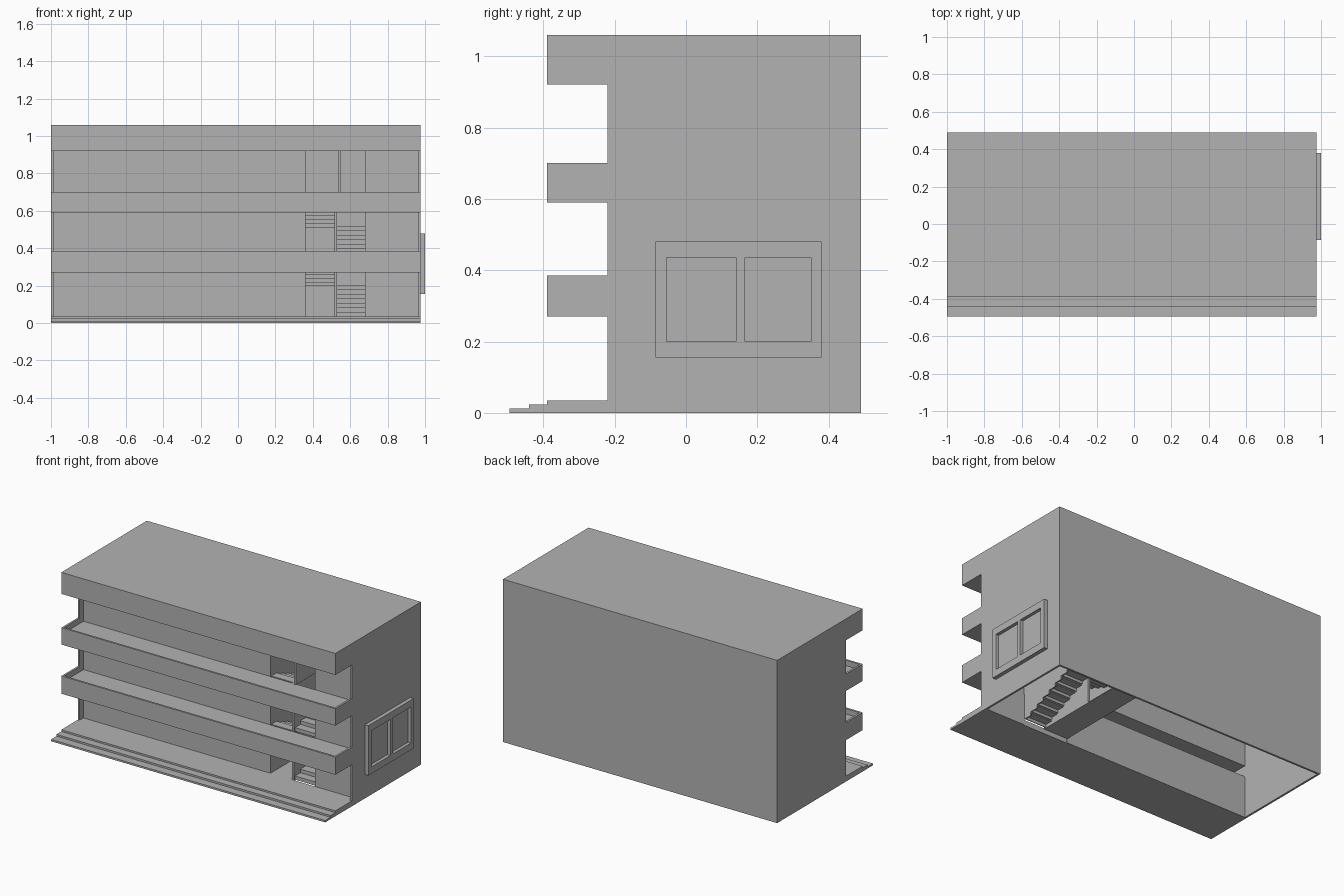
import bpy
import bmesh
from mathutils import Matrix, Vector

cube = bpy.data.objects.get("Cube")
if cube:
    bpy.data.objects.remove(cube)

GREY = (0.45, 0.45, 0.45, 1)
grey = bpy.data.materials.new("plain grey")
grey.use_nodes = True
grey.diffuse_color = GREY
grey.node_tree.nodes["Principled BSDF"].inputs["Base Color"].default_value = GREY


def part(name, boxes):
    """One object made of boxes given as (x range, y range, z range)."""
    bm = bmesh.new()
    for spans in boxes:
        mid = Vector([(a + b) / 2 for a, b in spans])
        size = Vector([b - a for a, b in spans])
        bmesh.ops.create_cube(bm, size=1, matrix=Matrix.Translation(mid) @ Matrix.Diagonal(size.to_4d()))
    mesh = bpy.data.meshes.new(name)
    bm.to_mesh(mesh)
    bm.free()
    mesh.materials.append(grey)
    obj = bpy.data.objects.new(name, mesh)
    bpy.context.collection.objects.link(obj)
    return obj


# Main dimensions
L, R = -1.0, 0.975            # building ends
FRONT, EDGE, INNER, BACK = -0.39, -0.22, -0.18, 0.49
TOP, T = 1.06, 0.013
IL, IR = L + T, R - T
SL, SR = 0.36, 0.68           # stairwell sides
FLOORS = [0.035, 0.35, 0.665]
SOFFITS = [0.27, 0.59, 0.92]
RAILS = [0.385, 0.70]

# Outer shell
part("left_end_wall", [((IR, R), (EDGE, BACK), (0, TOP))])
part("right_end_wall", [((L, IL), (EDGE, BACK), (0, TOP))])
part("back_wall", [((L, R), (BACK - T, BACK), (0, TOP))])
part("roof", [((L, R), (FRONT, BACK), (TOP - T, TOP))])

# Ground slab with two front steps
part("ground_slab", [((L, R), (FRONT, INNER), (0, FLOORS[0]))])
part("front_steps", [((L, R), (-0.44, FRONT), (0, 0.024)),
                     ((L, R), (-0.495, -0.44), (0, 0.012))])


def band(name, z0, z1):
    """Front fascia that returns along both ends."""
    part(name, [((L, R), (FRONT, FRONT + T), (z0, z1)),
                ((L, IL), (FRONT, EDGE), (z0, z1)),
                ((IR, R), (FRONT, EDGE), (z0, z1))])


# Balconies: parapet band, hollow floor and soffit
for i, rail in enumerate(RAILS):
    band(f"balcony_parapet_{i + 1}", SOFFITS[i], rail)
    z = FLOORS[i + 1]
    part(f"balcony_floor_{i + 1}", [((L, R), (FRONT, INNER), (z - 0.006, z))])
band("roof_fascia", SOFFITS[-1], TOP)
for i, z in enumerate(SOFFITS):
    part(f"soffit_{i + 1}", [((L, R), (FRONT, INNER), (z, z + 0.006))])

# Corridor walls on each storey, open at the stairwell
for i, (z0, z1) in enumerate(zip(FLOORS, SOFFITS)):
    base = 0 if i == 0 else z0 - 0.006
    part(f"corridor_wall_{i + 1}", [((IL, SL), (INNER, INNER + 0.004), (base, z1)),
                                    ((SR, IR), (INNER, INNER + 0.004), (base, z1))])

# Stairwell
STEPS, TURN = 7, 0.215
TREAD = (TURN + 0.17) / STEPS
RISE = 0.024
CORE = (0.515, 0.53)
LAND = FLOORS[0] + STEPS * RISE
wall = 0.006
part("stairwell_floor", [((SL, CORE[1]), (INNER, BACK - T), (0.03, FLOORS[0]))])
part("stairwell_right_wall", [((SL - wall, SL), (INNER, BACK - T), (0.03, SOFFITS[2]))])
side = [((SR, SR + wall), (INNER, BACK - T), (LAND, SOFFITS[2]))]
for s in range(STEPS):
    y = -0.17 + s * TREAD
    side.append(((SR, SR + wall), (y, y + TREAD), (FLOORS[0] + s * RISE, LAND)))
part("stairwell_left_wall", side)
part("stairwell_ceiling", [((SL, SR), (INNER, BACK - T), (SOFFITS[2], SOFFITS[2] + wall))])

for i, z0 in enumerate(FLOORS[:2]):
    mid = z0 + STEPS * RISE
    rise_up = (FLOORS[i + 1] - mid) / STEPS
    lower, upper = [], []
    for s in range(STEPS):
        # Lower flight climbs to the back, upper flight returns to the front
        y, z = -0.17 + s * TREAD, z0 + s * RISE
        lower.append(((CORE[1], SR), (y, y + TREAD), (z + RISE - wall, z + RISE)))
        lower.append(((CORE[1], SR), (y, y + wall), (z, z + RISE)))
        y, z = TURN - s * TREAD, mid + s * rise_up
        upper.append(((SL, CORE[0]), (y - TREAD, y), (z + rise_up - wall, z + rise_up)))
        upper.append(((SL, CORE[0]), (y - wall, y), (z, z + rise_up)))
    part(f"lower_flight_{i + 1}", lower)
    part(f"upper_flight_{i + 1}", upper)
    part(f"landing_{i + 1}", [((SL, SR), (TURN, BACK - T), (mid - wall, mid))])
    part(f"stair_core_wall_{i + 1}", [(CORE, (INNER, TURN), (z0, FLOORS[i + 1]))])
part("top_core_wall", [((0.535, 0.55), (INNER - 0.01, TURN), (FLOORS[2], SOFFITS[2]))])

# Two-pane window frame on the end wall
frame_x = (R, 1.0)
ys, zs = (-0.085, 0.38), (0.155, 0.48)
frame = [(frame_x, ys, (zs[0], 0.20)), (frame_x, ys, (0.435, zs[1]))]
for y in ((ys[0], -0.055), (0.14, 0.165), (0.35, ys[1])):
    frame.append((frame_x, y, (0.20, 0.435)))
part("window_frame", frame)
part("window_panes", [((R, R + 0.004), (-0.055, 0.35), (0.20, 0.435))])
